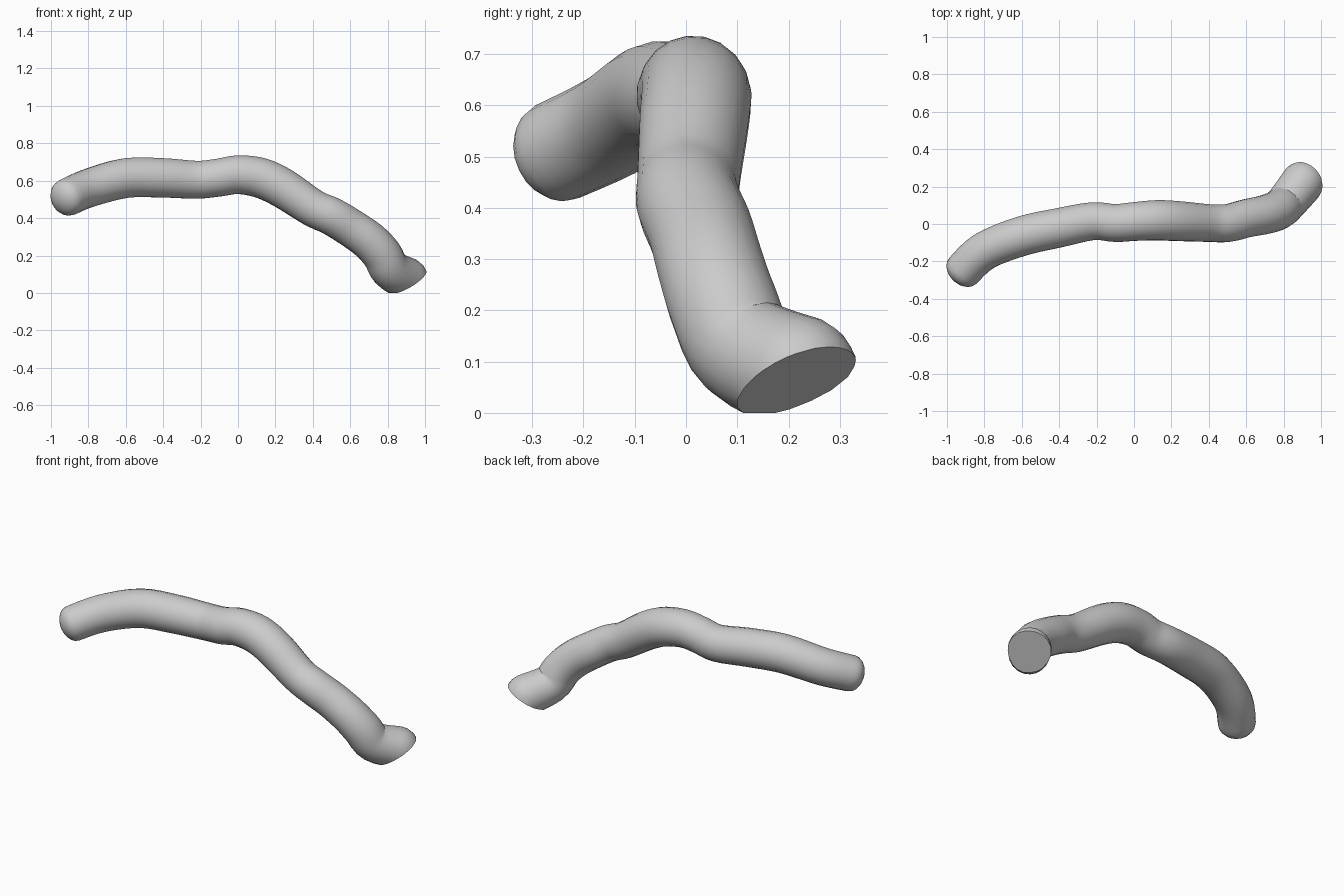
import bpy, bmesh, math
from mathutils import Vector

if "Cube" in bpy.data.objects:
    bpy.data.objects.remove(bpy.data.objects["Cube"])

SIDES, STEPS = 20, 4

# centre line of the bent tube: x, y, z, radius
path = [(-.915, -.25, .51, .10), (-.8, -.145, .56, .103), (-.6, -.065, .614, .107),
        (-.4, -.02, .615, .106), (-.22, .015, .605, .102), (-.1, .005, .617, .102),
        (0, .013, .632, .104), (.12, .02, .615, .108), (.24, .015, .56, .107),
        (.4, .005, .455, .101), (.5, .005, .41, .102), (.6, .03, .35, .103),
        (.7, .05, .28, .105), (.77, .075, .205, .107), (.815, .115, .125, .108),
        (.9, .22, .075, .116)]
pts = [Vector(p) for p in path]


def smooth_point(i, t):
    a, b = pts[max(i - 1, 0)], pts[i]
    c, d = pts[i + 1], pts[min(i + 2, len(pts) - 1)]
    return 0.5 * (2 * b + (c - a) * t + (2 * a - 5 * b + 4 * c - d) * t * t
                  + (3 * b - a - 3 * c + d) * t ** 3)


line = [smooth_point(i, s / STEPS) for i in range(len(pts) - 1) for s in range(STEPS)]
line.append(pts[-1])
centres = [p.to_3d() if len(p) == 3 else Vector(p[:3]) for p in line]
radii = [p[3] for p in line]
n = len(line)
tangents = [(centres[min(i + 1, n - 1)] - centres[max(i - 1, 0)]).normalized() for i in range(n)]


# rounded ends: rings shrinking along the tangent
def dome(c, t, r, depth):
    return [(c + t * r * depth * math.sin(a), t, r * math.cos(a))
            for a in (math.radians(k) for k in (18, 36, 54, 70, 83))]


start = [(c, -t, r) for c, t, r in dome(centres[0], -tangents[0], radii[0], .7)]
rings = start[::-1] + list(zip(centres, tangents, radii)) + dome(centres[-1], tangents[-1], radii[-1], 1)

# tube surface with a parallel-transported frame
bm = bmesh.new()
u = rings[0][1].cross(Vector((0, 0, 1))).normalized()
loops = []
for c, t, r in rings:
    u = (u - t * u.dot(t)).normalized()
    v = t.cross(u)
    loops.append([bm.verts.new(c + r * (u * math.cos(a) + v * math.sin(a)))
                  for a in (2 * math.pi * k / SIDES for k in range(SIDES))])
for a, b in zip(loops, loops[1:]):
    for k in range(SIDES):
        j = (k + 1) % SIDES
        bm.faces.new((a[k], a[j], b[j], b[k]))
bm.faces.new(loops[0][::-1])
bm.faces.new(loops[-1])

# flat slanted cut at the lower end
cut = bmesh.ops.bisect_plane(bm, geom=bm.verts[:] + bm.edges[:] + bm.faces[:],
                             plane_co=(.9, .22, .065), plane_no=(.42, .33, -.85), clear_outer=True)
edges = [e for e in cut['geom_cut'] if isinstance(e, bmesh.types.BMEdge)]
bmesh.ops.holes_fill(bm, edges=edges, sides=0)
bmesh.ops.recalc_face_normals(bm, faces=bm.faces[:])
for vert in bm.verts:
    vert.co.z = max(vert.co.z, 0)

mesh = bpy.data.meshes.new("bent_tube")
bm.to_mesh(mesh)
bm.free()
tube = bpy.data.objects.new("bent_tube", mesh)
bpy.context.collection.objects.link(tube)
bpy.context.view_layer.objects.active = tube
tube.select_set(True)
bpy.ops.object.shade_smooth_by_angle(angle=math.radians(45))
